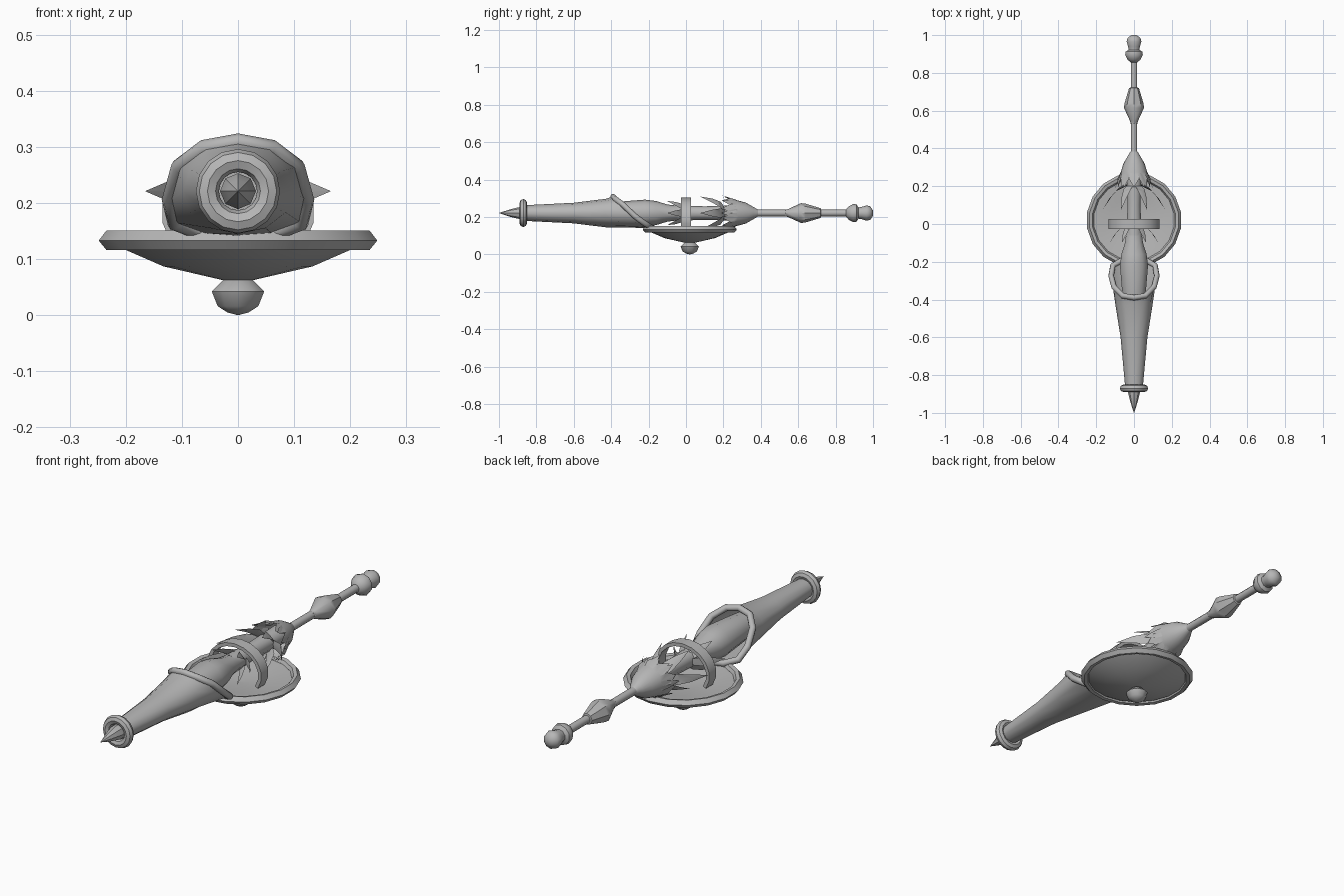
import bpy, bmesh, math
from mathutils import Vector

if "Cube" in bpy.data.objects:
    bpy.data.objects.remove(bpy.data.objects["Cube"])

AXIS_Z = 0.222      # height of the long axis
DISH_Y = 0.02       # centre of the round guard

grey = bpy.data.materials.new("plain grey")
grey.diffuse_color = (0.47, 0.47, 0.47, 1)
grey.use_nodes = True
grey.node_tree.nodes["Principled BSDF"].inputs["Base Color"].default_value = grey.diffuse_color


def finish(name, bm, angle=42):
    bmesh.ops.remove_doubles(bm, verts=bm.verts, dist=1e-5)
    bmesh.ops.recalc_face_normals(bm, faces=bm.faces)
    me = bpy.data.meshes.new(name)
    bm.to_mesh(me)
    bm.free()
    me.materials.append(grey)
    ob = bpy.data.objects.new(name, me)
    bpy.context.collection.objects.link(ob)
    bpy.ops.object.select_all(action='DESELECT')
    ob.select_set(True)
    bpy.context.view_layer.objects.active = ob
    bpy.ops.object.shade_smooth_by_angle(angle=math.radians(angle))
    return ob


def loft(bm, rings, close=False, cap=False):
    """Skin a list of closed point loops."""
    vs = [[bm.verts.new(p) for p in ring] for ring in rings]
    n = len(vs[0])
    last = len(vs) if close else len(vs) - 1
    for i in range(last):
        a, b = vs[i], vs[(i + 1) % len(vs)]
        for j in range(n):
            k = (j + 1) % n
            bm.faces.new((a[j], a[k], b[k], b[j]))
    if cap:
        bm.faces.new(vs[0])
        bm.faces.new(vs[-1])


def oval(y, rx, rz, n=12):
    return [Vector((rx * math.sin(2 * math.pi * i / n), y,
                    AXIS_Z + rz * math.cos(2 * math.pi * i / n))) for i in range(n)]


def long_part(name, profile, n=12, cap=True, squash=1.0, close=False):
    bm = bmesh.new()
    loft(bm, [oval(y, max(r, 0.0005), max(r, 0.0005) * squash, n) for y, r in profile],
         close, cap)
    return finish(name, bm)


def upright_part(name, profile, n, close=False):
    bm = bmesh.new()
    rings = [[Vector((max(r, 0.0005) * math.sin(2 * math.pi * i / n),
                      DISH_Y + max(r, 0.0005) * math.cos(2 * math.pi * i / n), z))
              for i in range(n)] for r, z in profile]
    loft(bm, rings, close, not close)
    return finish(name, bm)


# Rear rod with its swelling and pommel
long_part("rear_rod", [(0.34, 0.018), (0.91, 0.018)], 10)
long_part("rod_swelling", [(0.53, 0.018), (0.545, 0.021), (0.615, 0.053),
                           (0.64, 0.05), (0.72, 0.026), (0.722, 0.018)], 8)
long_part("pommel", [(0.855, 0.018), (0.87, 0.036), (0.895, 0.049), (0.912, 0.046),
                     (0.922, 0.03), (0.94, 0.033), (0.965, 0.041),
                     (0.985, 0.036), (1.0, 0.014)], 10)

# Front spike and muzzle ring
long_part("front_spike", [(-1.0, 0), (-0.94, 0.02), (-0.89, 0.032), (-0.86, 0.032)], 8)
long_part("muzzle_ring", [(-0.87 + 0.02 * math.sin(a), 0.0545 + 0.0205 * math.cos(a))
                          for a in [i * math.pi / 4 for i in range(8)]],
          16, cap=False, close=True)

# Barrel sleeve ending in a slanted open mouth
half = [Vector(p) for p in ((0, -.39, .31), (.06, -.38, .299), (.105, -.335, .265),
                            (.121, -.275, .207), (.112, -.22, .166),
                            (.06, -.19, .147), (0, -.18, .142))]
mouth = half + [Vector((-p.x, p.y, p.z)) for p in half[-2:0:-1]]
bm = bmesh.new()
loft(bm, [oval(-0.86, .047, .042), oval(-0.6, .071, .055), oval(-0.43, .098, .076), mouth])
bm.faces.new([bm.verts.new(p) for p in oval(-0.86, .047, .042)])
finish("barrel_sleeve", bm)

# Rolled rim around the mouth
bm = bmesh.new()
centre = sum(mouth, Vector()) / len(mouth)
rings = []
for i, p in enumerate(mouth):
    t = (mouth[(i + 1) % 12] - mouth[i - 1]).normalized()
    out = p - centre
    out = (out - out.dot(t) * t).normalized()
    side = t.cross(out)
    rings.append([p + 0.015 * (out * math.cos(a) + side * math.sin(a))
                  for a in [k * math.pi / 4 for k in range(8)]])
loft(bm, rings, close=True)
finish("mouth_rim", bm, 50)

# Inner core and grip
long_part("inner_core", [(-0.5, 0.05), (-0.36, 0.066), (-0.22, 0.078), (-0.16, 0.07),
                         (-0.1, 0.05), (-0.04, 0.042)], 10, squash=0.92)
long_part("grip", [(-0.06, 0.042), (0.1, 0.036), (0.3, 0.042)], 10)

# Bell-shaped collar at the rear, with a jagged front edge
bm = bmesh.new()
n = 20
jagged = [Vector((p.x, 0.24 if i % 2 else 0.195, p.z))
          for i, p in enumerate(oval(0, .088, .085, n))]
loft(bm, [oval(.385, .018, .018, n), oval(.36, .033, .033, n), oval(.32, .056, .056, n),
          oval(.275, .07, .068, n), jagged])
finish("rear_collar", bm)


def petal(bm, angle, path, width, thick):
    """Curved pointed leaf; path holds (radius, y) pairs from root to tip."""
    out = Vector((math.sin(angle), 0, math.cos(angle)))
    across = Vector((math.cos(angle), 0, -math.sin(angle)))
    rings = []
    for i, (r, y) in enumerate(path):
        c = out * r + Vector((0, y, AXIS_Z))
        w = width * (0.7, 1.0, 0.7, 0.01)[i]
        h = thick * (0.8, 1.0, 0.7, 0.01)[i]
        lift = (out * 0.7 + Vector((0, -0.7, 0))) * h
        rings.append([c + across * w, c + lift, c - across * w, c - lift])
    loft(bm, rings, cap=True)


# Three tiers of leaves sweeping forward
tiers = (
    ("collar_leaves", [i * 45 for i in range(8)],
     [(.055, .30), (.072, .265), (.085, .23), (.1, .19)], .022, .006, 0.95),
    ("large_leaves", [38, 90, 142],
     [(.03, .21), (.085, .185), (.125, .14), (.165, .075)], .025, .016, 0.68),
    ("front_leaves", [45, 90, 135],
     [(.03, .01), (.07, -.02), (.1, -.055), (.13, -.1)], .02, .012, 0.7),
)
for name, angles, path, width, thick, scale in tiers:
    bm = bmesh.new()
    for deg in angles:
        k = 1 if deg % 180 == 90 else scale
        for s in ((1,) if len(angles) > 3 else (1, -1)):
            petal(bm, s * math.radians(deg), [(r * k, y) for r, y in path], width, thick)
    finish(name, bm, 30)

# Arched strap holding the grip to the guard
bm = bmesh.new()
arch = [(math.radians(-120 + 20 * i)) for i in range(13)]
rings = []
for a in arch:
    ring = []
    for dr, y in ((0, -.026), (0, .026), (-.016, .026), (-.016, -.026)):
        ring.append(Vector(((0.137 + dr) * math.sin(a), y, 0.187 + (0.117 + dr) * math.cos(a))))
    rings.append(ring)
loft(bm, rings, cap=True)
finish("grip_strap", bm)

# Round guard: shallow bowl, thick rim and a knob underneath
upright_part("guard_bowl", [(0, .064), (.03, .064), (.135, .088), (.205, .118), (.235, .135),
                            (.2, .133), (.13, .12), (0, .112)], 18)
upright_part("guard_rim", [(.238, .117), (.252, .134), (.238, .152), (.222, .148),
                           (.214, .134), (.222, .119)], 18, close=True)
upright_part("guard_knob", [(0, .001), (.02, .006), (.038, .017), (.049, .043),
                            (.027, .064), (0, .068)], 10)

# Seat the model on the floor
low = min((o.matrix_world @ v.co).z for o in bpy.data.objects for v in o.data.vertices)
for o in bpy.data.objects:
    o.location.z -= low
